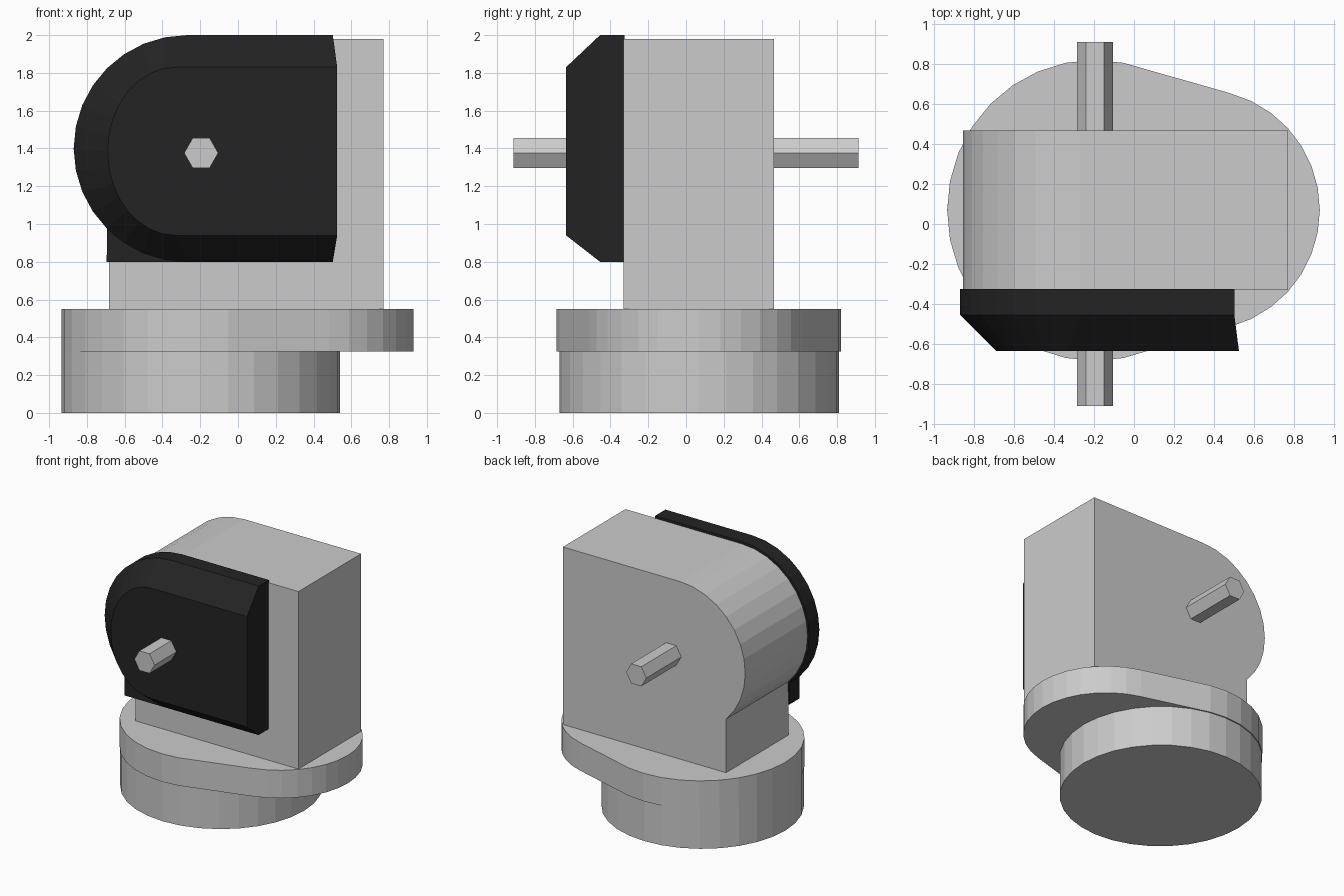
import bpy, bmesh
from math import cos, sin, radians

if "Cube" in bpy.data.objects:
    bpy.data.objects.remove(bpy.data.objects["Cube"])


def arc(cx, cy, rx, ry, a0, a1, steps):
    angles = [radians(a0 + (a1 - a0) * i / steps) for i in range(steps + 1)]
    return [(cx + rx * cos(a), cy + ry * sin(a)) for a in angles]


def loft(name, rings, mat=None):
    """Skin matching rings of 3D points and cap both ends."""
    bm = bmesh.new()
    loops = [[bm.verts.new(p) for p in ring] for ring in rings]
    n = len(loops[0])
    for a, b in zip(loops, loops[1:]):
        for i in range(n):
            j = (i + 1) % n
            bm.faces.new((a[i], a[j], b[j], b[i]))
    bm.faces.new(loops[0])
    bm.faces.new(loops[-1])
    bmesh.ops.recalc_face_normals(bm, faces=bm.faces)
    mesh = bpy.data.meshes.new(name)
    bm.to_mesh(mesh)
    bm.free()
    obj = bpy.data.objects.new(name, mesh)
    bpy.context.collection.objects.link(obj)
    if mat:
        mesh.materials.append(mat)
    return obj


def at_z(profile, z):
    return [(x, y, z) for x, y in profile]


def at_y(profile, y):
    return [(x, y, z) for x, z in profile]


black = bpy.data.materials.new("black")
black.diffuse_color = (0.017, 0.017, 0.017, 1)
black.use_nodes = True
black.node_tree.nodes["Principled BSDF"].inputs["Base Color"].default_value = black.diffuse_color

# Round foot
foot = arc(-0.197, 0.07, 0.738, 0.741, 0, 348.75, 31)
loft("round_foot", [at_z(foot, 0), at_z(foot, 0.33)])

# Egg-shaped plate: large arc on the left, smaller arc on the right
plate = (arc(-0.197, 0.068, 0.738, 0.753, 78.75, 281.25, 18)
         + arc(0.324, 0.07, 0.606, 0.605, -75, 75, 14))
loft("base_plate", [at_z(plate, 0.325), at_z(plate, 0.55)])

# Housing with rounded back end and a straight neck under it
housing = (arc(-0.27, 1.395, 0.585, 0.585, 90, 225, 12)
           + [(-0.684, 0.55), (0.77, 0.55), (0.77, 1.98)])
loft("housing", [at_y(housing, -0.33), at_y(housing, 0.467)])

# Black side cover: flat layer with a square lower corner
backing = (arc(-0.27, 1.4, 0.6, 0.6, 90, 225, 12)
           + [(-0.695, 0.8), (0.502, 0.8), (0.502, 2.0)])
loft("cover_backing", [at_y(backing, -0.325), at_y(backing, -0.455)], black)

# Tapered outer layer of the cover
outer = arc(-0.27, 1.4, 0.6, 0.6, 90, 270, 16) + [(0.502, 0.8), (0.502, 2.0)]
inner = (arc(-0.33, 1.385, 0.36, 0.445, 90, 270, 16)
         + [(0.525, 0.94), (0.525, 1.83)])
loft("cover_face", [at_y(outer, -0.455), at_y(inner, -0.635)], black)

# Hexagonal axle through housing and cover
hexagon = arc(-0.195, 1.376, 0.09, 0.091, 0, 300, 5)
loft("axle", [at_y(hexagon, -0.912), at_y(hexagon, 0.912)])
